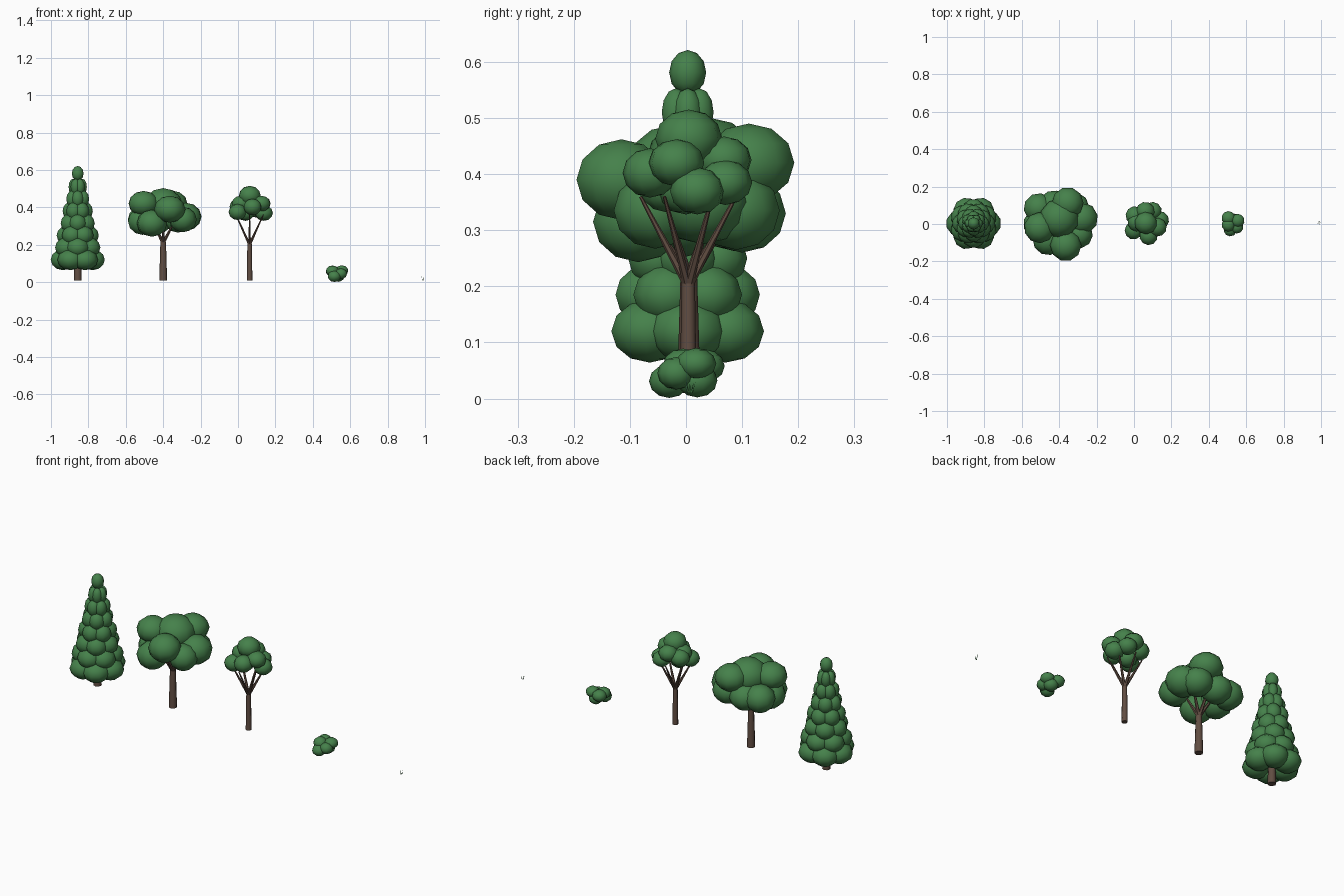
import bpy, bmesh, math
from mathutils import Vector, Matrix

if "Cube" in bpy.data.objects:
    bpy.data.objects.remove(bpy.data.objects["Cube"])


def material(name, color):
    m = bpy.data.materials.new(name)
    m.diffuse_color = color
    m.use_nodes = True
    m.node_tree.nodes["Principled BSDF"].inputs["Base Color"].default_value = m.diffuse_color
    return m


LEAF = material("leaf_green", (0.06, 0.22, 0.07, 1))
BARK = material("bark_brown", (0.12, 0.075, 0.055, 1))


def finish(name, bm, mat):
    me = bpy.data.meshes.new(name)
    bm.to_mesh(me)
    bm.free()
    for p in me.polygons:
        p.use_smooth = True
    me.materials.append(mat)
    ob = bpy.data.objects.new(name, me)
    bpy.context.collection.objects.link(ob)
    bpy.ops.object.select_all(action='DESELECT')
    ob.select_set(True)
    bpy.context.view_layer.objects.active = ob
    bpy.ops.object.shade_smooth_by_angle(angle=math.radians(50))
    return ob


def blob(bm, center, r, rz, turn=0.0):
    # squashed low-poly leaf clump
    mat = (Matrix.Translation(center) @ Matrix.Rotation(turn, 4, 'Z')
           @ Matrix.Diagonal((r, r, rz, 1)))
    bmesh.ops.create_uvsphere(bm, u_segments=10, v_segments=6, radius=1, matrix=mat)


def limb(bm, a, b, r1, r2, sides=8):
    # tapered cylinder between two points
    a, b = Vector(a), Vector(b)
    d = b - a
    mat = Matrix.Translation((a + b) / 2) @ d.to_track_quat('Z', 'Y').to_matrix().to_4x4()
    bmesh.ops.create_cone(bm, cap_ends=True, segments=sides, radius1=r1,
                          radius2=r2, depth=d.length, matrix=mat)


def canopy(name, clumps):
    bm = bmesh.new()
    for x, y, z, r, rz in clumps:
        blob(bm, (x, y, z), r, rz, math.atan2(y, x))
    finish(name, bm, LEAF)


def trunk(name, x, y, fork, r1, r2, spread, tip_z, count):
    bm = bmesh.new()
    limb(bm, (x, y, 0.01), (x, y, fork), r1, r2)
    for i in range(count):
        a = math.tau * (i + 0.5) / count
        limb(bm, (x, y, fork - 0.005),
             (x + spread * math.cos(a), y + spread * math.sin(a), tip_z),
             r2 * 0.7, r2 * 0.25, 6)
    finish(name, bm, BARK)


# conifer: tiers of clumps shrinking toward the tip
CX, CY = -0.857, 0.003
bm = bmesh.new()
for k in range(7):
    t = k / 6
    r = 0.07 + (0.026 - 0.07) * t
    ring = 0.078 + (0.024 - 0.078) * t
    rz = 0.056 + (0.043 - 0.056) * t
    for i in range(6):
        a = math.tau * (i + 0.5 * (k % 2)) / 6
        blob(bm, (CX + ring * math.cos(a), CY + ring * math.sin(a), 0.12 + 0.065 * k),
             r, rz, a)
blob(bm, (CX, CY, 0.581), 0.033, 0.04)
finish("conifer_foliage", bm, LEAF)
bm = bmesh.new()
limb(bm, (CX, CY, 0.01), (CX, CY, 0.5), 0.021, 0.006)
finish("conifer_trunk", bm, BARK)

# broad tree
canopy("broad_tree_canopy", [
    (-0.40, 0.03, 0.415, 0.105, 0.088),
    (-0.355, 0.112, 0.42, 0.085, 0.07),
    (-0.51, 0.085, 0.335, 0.08, 0.072),
    (-0.43, 0.10, 0.33, 0.08, 0.07),
    (-0.505, -0.02, 0.42, 0.083, 0.068),
    (-0.46, -0.085, 0.315, 0.082, 0.072),
    (-0.365, -0.115, 0.39, 0.084, 0.072),
    (-0.28, 0.03, 0.35, 0.087, 0.075),
    (-0.295, -0.055, 0.335, 0.075, 0.068),
    (-0.51, 0.0, 0.325, 0.082, 0.072),
    (-0.32, 0.09, 0.335, 0.08, 0.07),
])
trunk("broad_tree_trunk", -0.40, 0.005, 0.215, 0.021, 0.015, 0.08, 0.34, 6)

# slender tree
canopy("slender_tree_canopy", [
    (0.063, 0.005, 0.463, 0.06, 0.052),
    (0.06, 0.068, 0.425, 0.05, 0.042),
    (0.10, 0.07, 0.385, 0.048, 0.04),
    (0.005, 0.045, 0.405, 0.05, 0.044),
    (-0.002, -0.035, 0.375, 0.048, 0.043),
    (0.078, -0.064, 0.402, 0.049, 0.044),
    (0.125, -0.017, 0.42, 0.05, 0.042),
    (0.138, 0.02, 0.37, 0.049, 0.042),
    (0.015, 0.01, 0.42, 0.05, 0.042),
    (0.04, 0.0, 0.37, 0.048, 0.042),
])
trunk("slender_tree_trunk", 0.062, 0.004, 0.205, 0.015, 0.012, 0.085, 0.36, 6)

# bush
canopy("bush", [
    (0.505, 0.032, 0.058, 0.037, 0.03),
    (0.555, 0.018, 0.062, 0.036, 0.028),
    (0.515, -0.03, 0.031, 0.036, 0.03),
    (0.535, 0.02, 0.032, 0.036, 0.03),
    (0.550, -0.017, 0.045, 0.034, 0.029),
    (0.505, -0.005, 0.06, 0.036, 0.029),
])

# grass tuft: tiny thin blades
bm = bmesh.new()
for i in range(5):
    a = math.tau * i / 5
    c, s = math.cos(a), math.sin(a)
    base = Vector((0.989 + 0.004 * c, 0.007 + 0.005 * s, 0.01))
    tip = base + Vector((0.005 * c, 0.006 * s, 0.019 + 0.004 * (i % 2)))
    side = Vector((-s, c, 0)) * 0.002
    bm.faces.new([bm.verts.new(v) for v in (base - side, base + side, tip)])
finish("grass_tuft", bm, LEAF)
